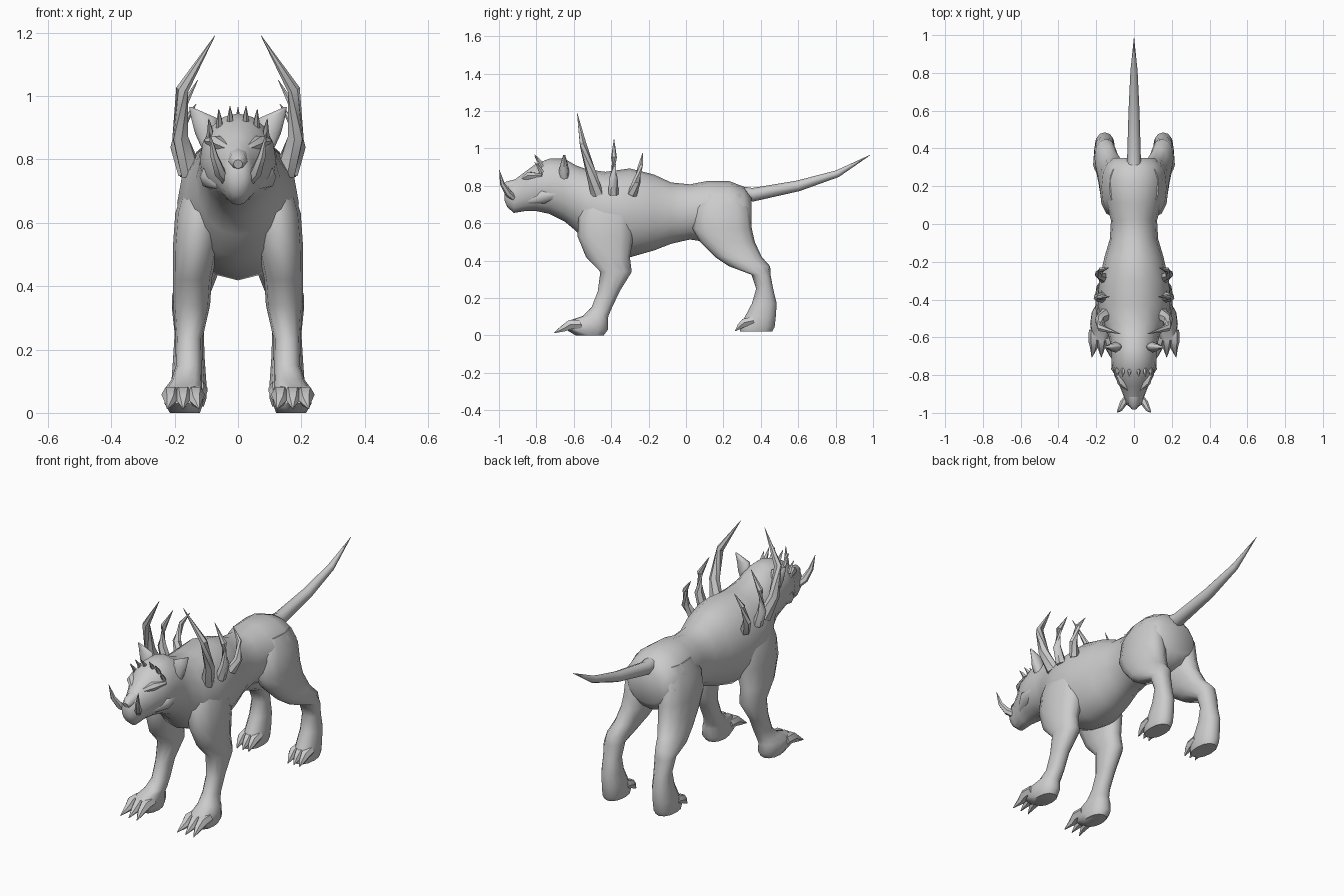
import bpy
import bmesh
from math import cos, sin, tau, copysign
from mathutils import Vector

default_cube = bpy.data.objects.get("Cube")
if default_cube:
    bpy.data.objects.remove(default_cube)

hide = bpy.data.materials.new("grey_hide")
hide.use_nodes = True
GREY = (0.6, 0.6, 0.6, 1)
hide.diffuse_color = GREY
hide.node_tree.nodes["Principled BSDF"].inputs["Base Color"].default_value = GREY


def skin(name, rings, mirrored):
    """Bridge a series of point rings, close both ends and shade the result."""
    bm = bmesh.new()
    loops = [[bm.verts.new(p) for p in ring] for ring in rings]
    sides = len(loops[0])
    for low, high in zip(loops, loops[1:]):
        for i in range(sides):
            j = (i + 1) % sides
            bm.faces.new((low[i], low[j], high[j], high[i]))
    bm.faces.new(loops[0][::-1])
    bm.faces.new(loops[-1])
    bmesh.ops.recalc_face_normals(bm, faces=bm.faces)
    mesh = bpy.data.meshes.new(name)
    bm.to_mesh(mesh)
    bm.free()
    mesh.materials.append(hide)
    obj = bpy.data.objects.new(name, mesh)
    bpy.context.collection.objects.link(obj)
    bpy.ops.object.select_all(action="DESELECT")
    obj.select_set(True)
    bpy.context.view_layer.objects.active = obj
    bpy.ops.object.shade_smooth_by_angle(angle=0.9)
    if mirrored:
        obj.modifiers.new("mirror", "MIRROR").use_mirror_merge = False
    return obj


def rounded(value, power):
    return copysign(abs(value) ** power, value)


def loft(name, sections, along_y=False, mirrored=True, sides=12, power=0.9):
    """Each section is (position, low, high, inner x, outer x)."""
    rings = []
    for pos, low, high, inner, outer in sections:
        ring = []
        for k in range(sides):
            angle = tau * k / sides
            x = (inner + outer) / 2 + (outer - inner) / 2 * rounded(cos(angle), power)
            v = (low + high) / 2 + (high - low) / 2 * rounded(sin(angle), power)
            ring.append((x, pos, v) if along_y else (x, v, pos))
        rings.append(ring)
    return skin(name, rings, mirrored)


def horn(name, path, radii, mirrored=True, sides=6):
    """Round tapering tube that follows a path."""
    points = [Vector(p) for p in path]
    rings = []
    for i, (point, radius) in enumerate(zip(points, radii)):
        ahead = points[min(i + 1, len(points) - 1)]
        behind = points[max(i - 1, 0)]
        turn = (ahead - behind).to_track_quat("Z", "Y")
        rings.append([point + turn @ Vector((radius * cos(tau * k / sides),
                                             radius * sin(tau * k / sides), 0))
                      for k in range(sides)])
    return skin(name, rings, mirrored)


# Body, neck and head in one skin: y, underside, back, half width
BODY = [
    (-.97, .72, .77, .02), (-.955, .685, .81, .042), (-.92, .655, .83, .052),
    (-.86, .665, .875, .075), (-.8, .665, .92, .105), (-.73, .65, .945, .12),
    (-.65, .61, .945, .122), (-.59, .56, .91, .135), (-.53, .49, .888, .165),
    (-.43, .45, .875, .192), (-.3, .418, .893, .185), (-.17, .455, .86, .155),
    (-.08, .49, .818, .128), (.02, .513, .808, .122), (.11, .5, .825, .148),
    (.23, .49, .826, .163), (.31, .51, .795, .15), (.35, .56, .74, .11),
]
loft("body", [(y, low, high, -w, w) for y, low, high, w in BODY],
     along_y=True, mirrored=False, sides=16, power=1)

# Front legs: z, front, back, inner, outer
loft("front_leg", [
    (.79, -.5, -.34, .06, .13), (.72, -.55, -.3, .05, .17),
    (.63, -.575, -.28, .045, .198), (.53, -.58, -.28, .06, .205),
    (.42, -.535, -.3, .083, .205), (.34, -.458, -.29, .088, .205),
    (.235, -.472, -.355, .112, .197), (.15, -.505, -.395, .113, .196),
    (.105, -.55, -.415, .113, .21), (.08, -.625, -.418, .113, .228),
    (.03, -.64, -.418, .11, .232), (0, -.59, -.44, .12, .215),
])

# Hind legs with broad thighs and a sharp hock
loft("hind_leg", [
    (.76, .1, .3, .05, .13), (.68, .05, .34, .035, .172),
    (.57, .035, .352, .03, .182), (.5, .075, .368, .04, .185),
    (.42, .155, .405, .07, .195), (.37, .23, .45, .09, .208),
    (.325, .35, .452, .102, .208), (.25, .375, .466, .108, .2),
    (.17, .352, .485, .105, .205), (.1, .315, .48, .1, .21),
    (.045, .285, .474, .1, .212), (.02, .29, .46, .108, .205),
])

# Toes ending in claws
for n, side in enumerate((-1, 0, 1)):
    x = .173 + side * .04
    horn(f"front_toe_{n}", [(x, -.56, .06), (x, -.62, .058),
                            (x, -.655, .038), (x + side * .01, -.705, .014)],
         (.026, .029, .02, .002))
    x = .156 + side * .035
    horn(f"hind_toe_{n}", [(x, .36, .08), (x, .31, .068),
                           (x, .287, .048), (x, .263, .024)],
         (.024, .025, .017, .002))

# Tail
horn("tail", [(0, .27, .76), (0, .36, .753), (0, .6, .8), (0, .81, .865), (0, .985, .965)],
     (.04, .036, .029, .019, .001), mirrored=False, sides=8)

# Shoulder spikes curving up and inward
horn("front_shoulder_spike",
     [(.145, -.475, .755), (.182, -.508, .87), (.176, -.55, 1.02), (.073, -.582, 1.19)],
     (.035, .027, .02, .001))
horn("middle_shoulder_spike",
     [(.165, -.388, .755), (.192, -.388, .84), (.183, -.385, .95), (.127, -.385, 1.05)],
     (.028, .023, .016, .001))
horn("rear_shoulder_spike",
     [(.158, -.287, .755), (.187, -.265, .82), (.175, -.243, .91), (.132, -.232, .975)],
     (.027, .022, .014, .001))

# Ears
loft("ear", [
    (.83, -.675, -.625, .07, .112), (.88, -.68, -.625, .06, .135),
    (.93, -.668, -.635, .066, .148), (.965, -.656, -.646, .146, .154),
], sides=8)

# Tusks at the sides of the mouth
horn("tusk", [(.035, -.92, .735), (.058, -.95, .76), (.075, -.982, .81), (.09, -.998, .885)],
     (.018, .019, .013, .001))

# Brow ridges, cheeks and nose
horn("brow", [(.03, -.875, .835), (.068, -.835, .855), (.1, -.77, .858)],
     (.012, .022, .008))
horn("cheek", [(.05, -.84, .72), (.08, -.76, .745), (.09, -.67, .76)],
     (.02, .042, .025), sides=8)
horn("nose", [(0, -.91, .8), (0, -.955, .793), (0, -.978, .785)],
     (.035, .03, .015), mirrored=False, sides=8)

# Row of small forehead spikes
for n, (x, z) in enumerate(((.024, .925), (.058, .915), (.088, .885))):
    horn(f"forehead_spike_{n}", [(x, -.77, z - .015), (x, -.785, z + .01), (x * 1.05, -.81, z + .043)],
         (.012, .009, .001), sides=5)
